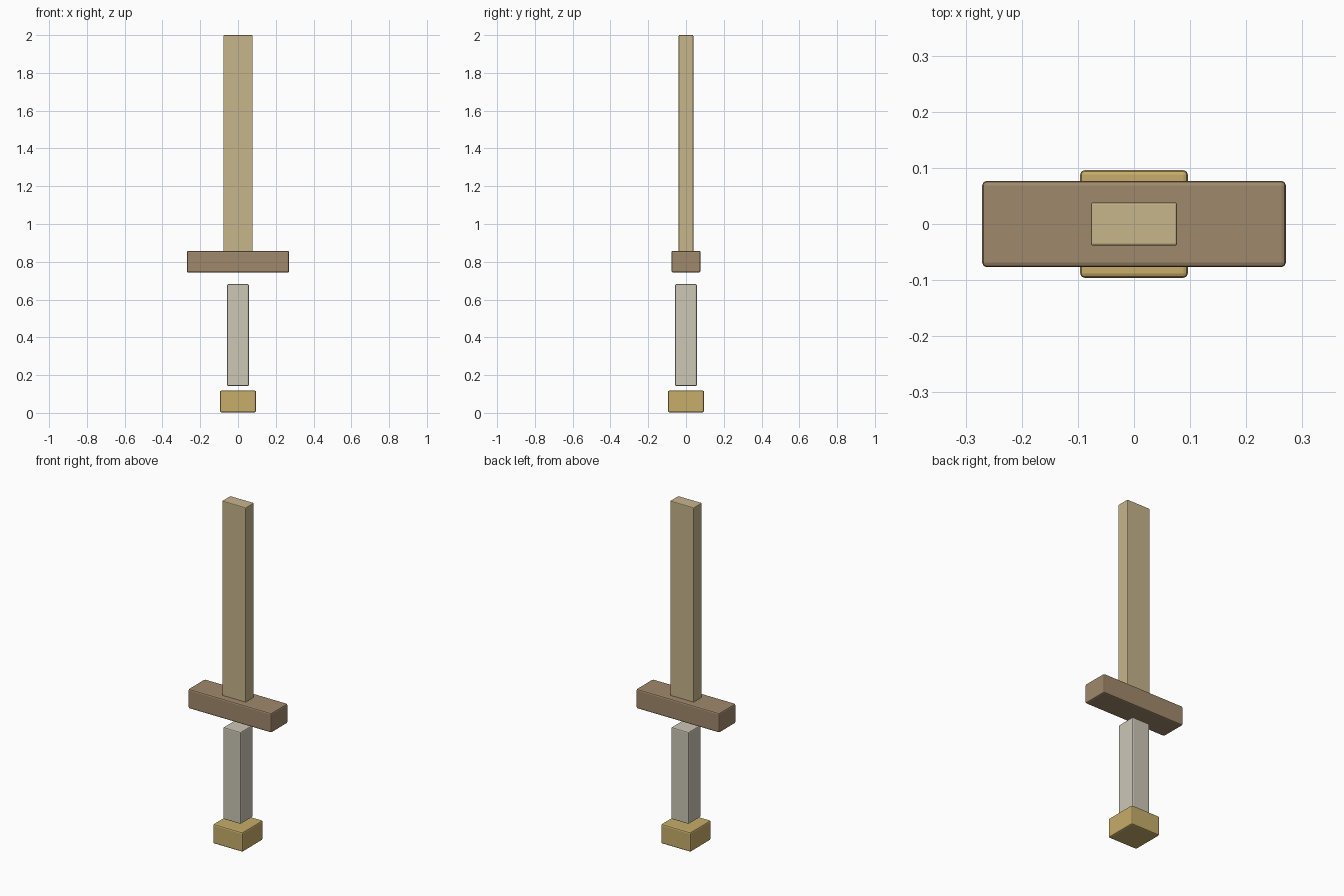
import bpy

if "Cube" in bpy.data.objects:
    bpy.data.objects.remove(bpy.data.objects["Cube"])


def linear(c):
    c /= 255
    return c / 12.92 if c <= 0.04045 else ((c + 0.055) / 1.055) ** 2.4


def block(name, width, depth, z0, z1, rgb, bevel):
    """Softly bevelled box centred on the z axis, spanning z0 to z1."""
    bpy.ops.mesh.primitive_cube_add(size=1, location=(0, 0, (z0 + z1) / 2))
    ob = bpy.context.object
    ob.name = name
    ob.scale = (width, depth, z1 - z0)
    bpy.ops.object.transform_apply(location=False, rotation=False, scale=True)
    mod = ob.modifiers.new("soft_edges", 'BEVEL')
    mod.width = bevel
    mod.segments = 2
    mat = bpy.data.materials.new(name + "_colour")
    mat.diffuse_color = (*[linear(c) for c in rgb], 1)
    mat.use_nodes = True
    mat.node_tree.nodes["Principled BSDF"].inputs["Base Color"].default_value = mat.diffuse_color
    ob.data.materials.append(mat)
    return ob


# Pommel, grip and guard are separated by small gaps
block("pommel", 0.192, 0.192, 0.003, 0.118, (199, 173, 106), 0.008)
block("grip", 0.114, 0.114, 0.142, 0.682, (204, 199, 182), 0.006)
block("guard", 0.541, 0.154, 0.743, 0.858, (160, 137, 108), 0.008)

# Blade sits slightly into the guard
block("blade", 0.154, 0.077, 0.846, 2.0, (199, 181, 139), 0.004)
